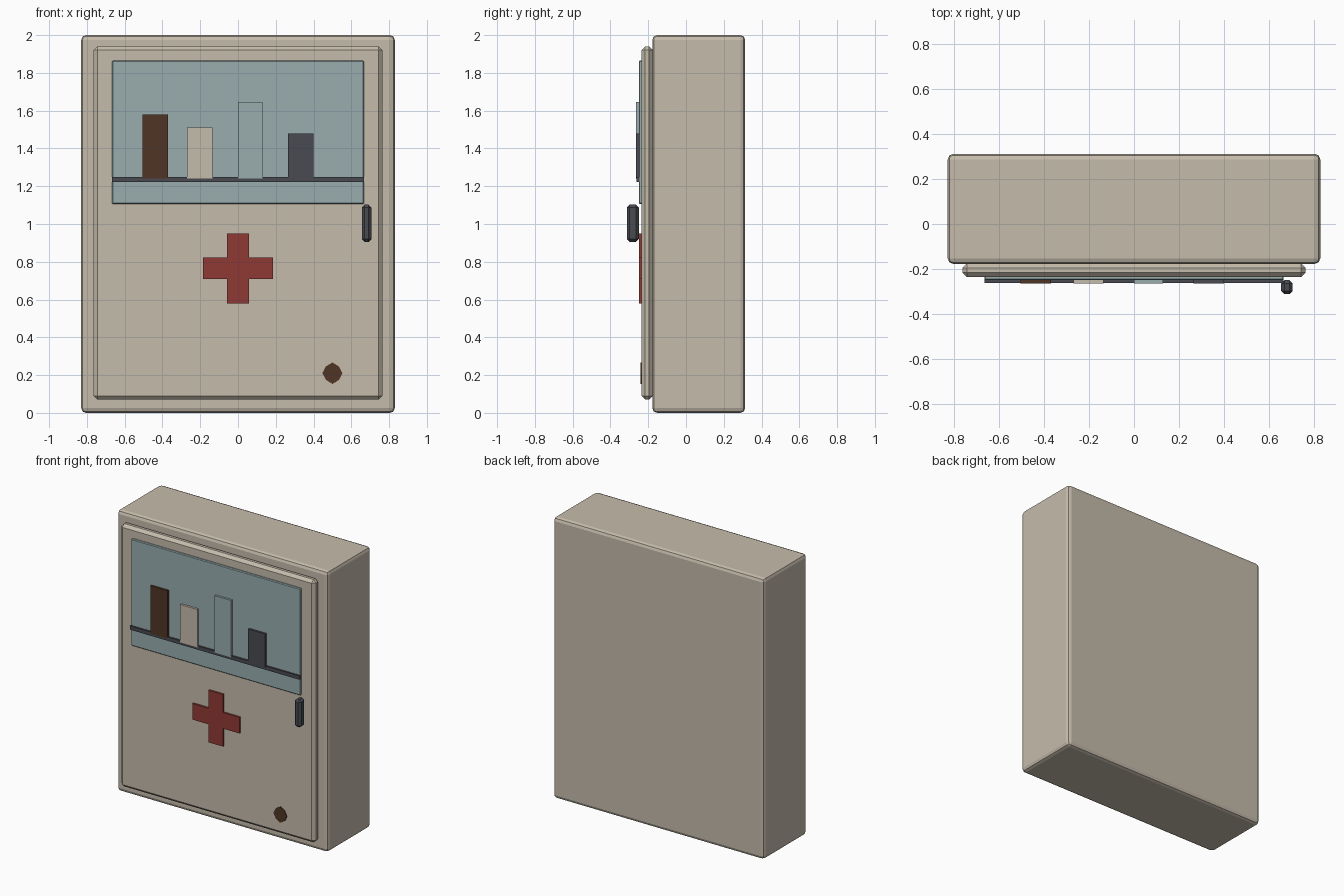
import bpy, bmesh, math

if "Cube" in bpy.data.objects:
    bpy.data.objects.remove(bpy.data.objects["Cube"])


def material(name, rgb):
    m = bpy.data.materials.new(name)
    m.diffuse_color = (*rgb, 1.0)
    m.use_nodes = True
    m.node_tree.nodes["Principled BSDF"].inputs["Base Color"].default_value = m.diffuse_color
    return m


BEIGE = material("aged_beige", (0.56, 0.50, 0.41))
GLASS = material("pale_blue_glass", (0.32, 0.42, 0.43))
DARK = material("dark_metal", (0.068, 0.070, 0.082))
RED = material("faded_red", (0.28, 0.042, 0.036))
BROWN = material("rust_brown", (0.080, 0.036, 0.018))


def finish(name, bm, mat):
    bmesh.ops.recalc_face_normals(bm, faces=bm.faces)
    me = bpy.data.meshes.new(name)
    bm.to_mesh(me)
    bm.free()
    me.materials.append(mat)
    ob = bpy.data.objects.new(name, me)
    bpy.context.collection.objects.link(ob)
    return ob


def box(name, x, y, z, mat, bevel=0.0, segments=1):
    """Box from (min, max) ranges, with optional bevelled edges."""
    bm = bmesh.new()
    bmesh.ops.create_cube(bm, size=1)
    for v in bm.verts:
        for i, (lo, hi) in enumerate((x, y, z)):
            v.co[i] = hi if v.co[i] > 0 else lo
    if bevel:
        bmesh.ops.bevel(bm, geom=bm.edges[:], offset=bevel, segments=segments,
                        profile=0.5, affect='EDGES')
    return finish(name, bm, mat)


def plate(name, outline, y_front, y_back, mat):
    """Extrude an x/z outline along y."""
    bm = bmesh.new()
    face = bm.faces.new([bm.verts.new((x, y_front, z)) for x, z in outline])
    ext = bmesh.ops.extrude_face_region(bm, geom=[face], use_keep_orig=True)
    for v in ext["geom"]:
        if isinstance(v, bmesh.types.BMVert):
            v.co.y = y_back
    return finish(name, bm, mat)


# cabinet body and door
box("cabinet_body", (-0.83, 0.83), (-0.178, 0.313), (0, 2), BEIGE, 0.025, 2)
box("door", (-0.765, 0.765), (-0.236, -0.176), (0.07, 1.94), BEIGE, 0.02)

# window and shelf
box("window", (-0.667, 0.667), (-0.250, -0.230), (1.105, 1.865), GLASS, 0.005)
box("shelf", (-0.667, 0.667), (-0.262, -0.246), (1.223, 1.25), DARK)

# bottles: left, right, top, colour
bottles = [(-0.505, -0.37, 1.58, BROWN), (-0.27, -0.135, 1.51, BEIGE),
           (0.0, 0.13, 1.645, GLASS), (0.265, 0.40, 1.478, DARK)]
for i, (left, right, top, mat) in enumerate(bottles, 1):
    box(f"bottle_{i}", (left, right), (-0.265, -0.248), (1.24, top), mat)

# cross plate
a, b, cz = 0.057, 0.185, 0.765
cross = [(-a, -b), (a, -b), (a, -a), (b, -a), (b, a), (a, a),
         (a, b), (-a, b), (-a, a), (-b, a), (-b, -a), (-a, -a)]
plate("cross", [(x, z + cz) for x, z in cross], -0.250, -0.234, RED)

# handle
box("handle", (0.656, 0.707), (-0.313, -0.234 - 0.016), (0.905, 1.102), DARK, 0.015)

# rust spot: uneven octagon
radii = [0.052, 0.050, 0.057, 0.050, 0.053, 0.049, 0.057, 0.050]
spot = [(0.5 + r * math.cos(i * math.pi / 4), 0.21 + r * math.sin(i * math.pi / 4))
        for i, r in enumerate(radii)]
plate("rust_spot", spot, -0.241, -0.234, BROWN)
